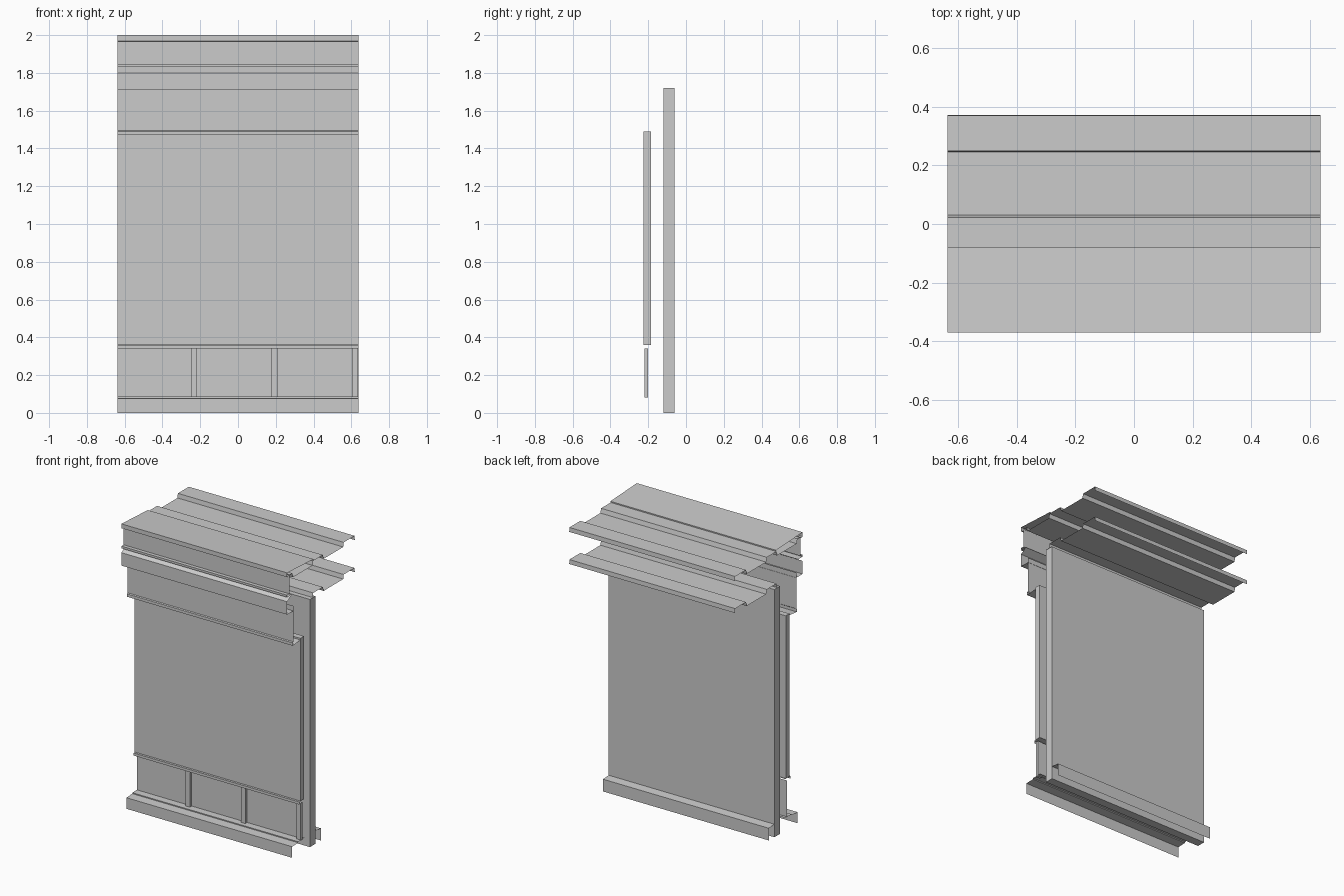
import bpy

if "Cube" in bpy.data.objects:
    bpy.data.objects.remove(bpy.data.objects["Cube"])

HALF = 0.637  # half length of the wall segment


def sheet(name, profile):
    """Folded sheet: a (y, z) profile swept along the full length in x."""
    n = len(profile)
    verts = [(x, y, z) for x in (-HALF, HALF) for y, z in profile]
    faces = [(i, i + 1, n + i + 1, n + i) for i in range(n - 1)]
    mesh = bpy.data.meshes.new(name)
    mesh.from_pydata(verts, [], faces)
    obj = bpy.data.objects.new(name, mesh)
    bpy.context.collection.objects.link(obj)
    return obj


def box(name, x0, x1, y0, y1, z0, z1):
    bpy.ops.mesh.primitive_cube_add(
        size=1, location=((x0 + x1) / 2, (y0 + y1) / 2, (z0 + z1) / 2))
    obj = bpy.context.object
    obj.name = name
    obj.scale = (x1 - x0, y1 - y0, z1 - z0)
    bpy.ops.object.transform_apply(location=False, rotation=False, scale=True)
    return obj


def deck(name, front, z, depth=0.03):
    """Ribbed metal deck, crest at z, ribs running along x."""
    low = z - depth
    points = [(-0.313, z), (-0.305, low), (-0.09, low), (-0.085, z),
              (0.022, z), (0.03, low), (0.245, low), (0.25, z),
              (0.37, z), (0.372, low)]
    kept = [p for p in points if p[0] > front]
    sheet(name, [(front, z if front < -0.31 else low)] + kept)


# Inner wall and outer cladding panel
box("inner_wall", -HALF, HALF, -0.12, -0.06, 0, 1.72)
box("cladding_panel", -HALF, HALF, -0.225, -0.185, 0.36, 1.49)

# Lower infill sheet and its posts
sheet("lower_infill", [(-0.2, 0.085), (-0.2, 0.34)])
for i in range(3):
    x = -0.232 + i * 0.426
    box("lower_post", x - 0.016, x + 0.016, -0.22, -0.2, 0.082, 0.342)

# Upper and lower ribbed decks
deck("upper_deck", -0.34, 1.975)
deck("lower_deck", -0.12, 1.752)

# Roof edge flashing
sheet("roof_edge_flashing", [(-0.355, 1.965), (-0.37, 1.97), (-0.37, 2.0),
                             (-0.08, 1.985), (-0.08, 1.977)])

# Upper fascia with drip lip
sheet("upper_fascia", [(-0.345, 1.975), (-0.345, 1.845), (-0.37, 1.845),
                       (-0.37, 1.83), (-0.32, 1.83)])

# Sloped cornice below the upper fascia
sheet("cornice_flashing", [(-0.32, 1.83), (-0.37, 1.80), (-0.37, 1.71),
                           (-0.30, 1.71)])

# Lower fascia returning to the cladding panel
sheet("lower_fascia", [(-0.302, 1.745), (-0.302, 1.495), (-0.308, 1.49),
                       (-0.308, 1.47), (-0.215, 1.48)])

# Strip between cladding panel and lower infill
sheet("panel_base_trim", [(-0.237, 0.34), (-0.237, 0.358), (-0.18, 0.358)])

# Front base flashing, stepped
sheet("front_base_flashing", [(-0.315, 0), (-0.315, 0.077), (-0.25, 0.08),
                              (-0.25, 0.087), (-0.18, 0.088)])

# Back base flashing
sheet("back_base_flashing", [(0, 0), (0, 0.085), (-0.06, 0.09)])
